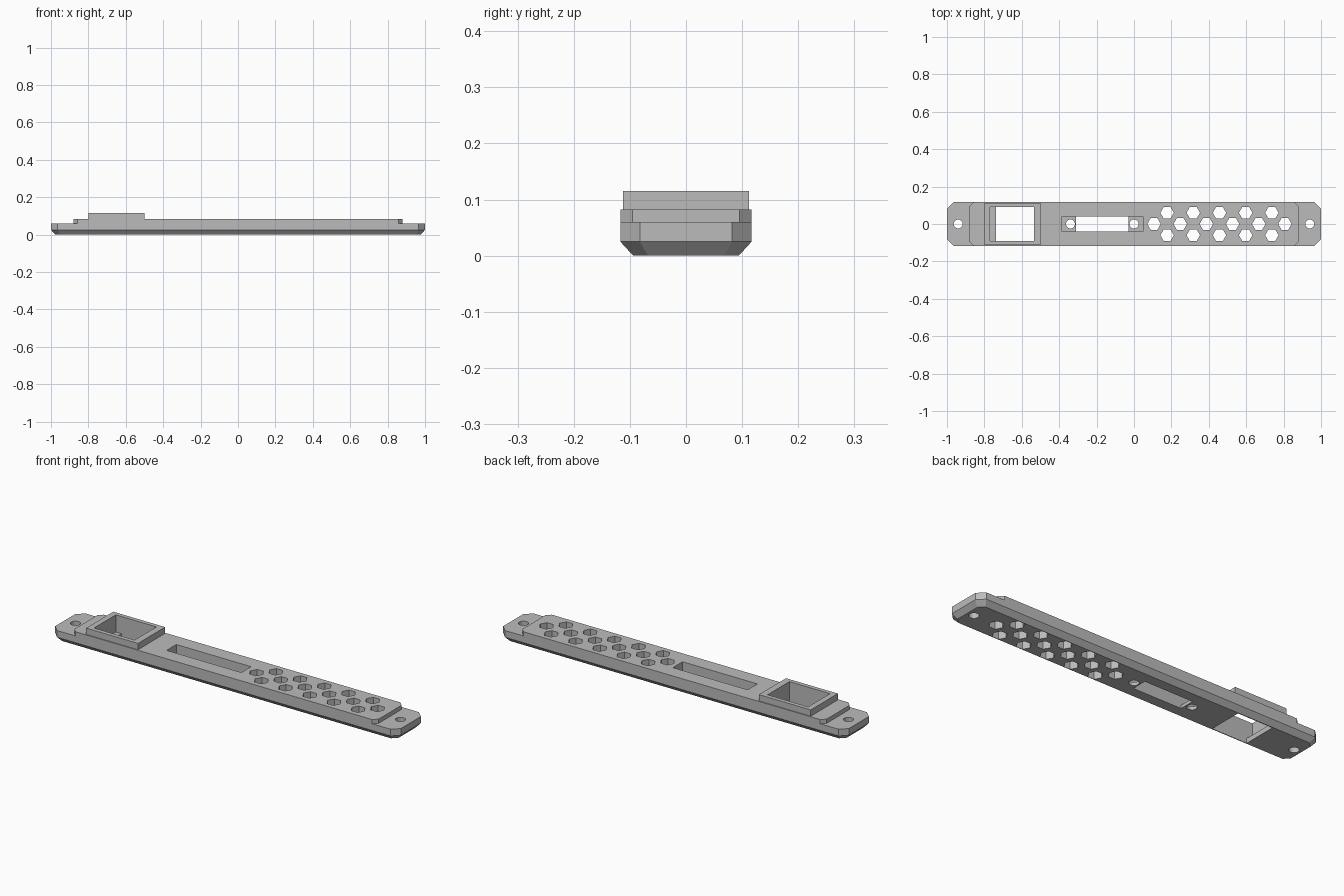
import bpy, bmesh
from math import cos, sin, tau

cube = bpy.data.objects.get("Cube")
if cube:
    bpy.data.objects.remove(cube, do_unlink=True)

grey = bpy.data.materials.new("plain_grey")
grey.use_nodes = True
colour = (0.5, 0.5, 0.5, 1)
grey.diffuse_color = colour
grey.node_tree.nodes["Principled BSDF"].inputs["Base Color"].default_value = colour


def loft(name, sections):
    """Closed solid through (outline, z) sections with equal point counts."""
    bm = bmesh.new()
    rings = [[bm.verts.new((x, y, z)) for x, y in outline] for outline, z in sections]
    for low, high in zip(rings, rings[1:]):
        for i in range(len(low)):
            j = (i + 1) % len(low)
            bm.faces.new((low[i], low[j], high[j], high[i]))
    bm.faces.new(rings[0][::-1])
    bm.faces.new(rings[-1])
    bmesh.ops.recalc_face_normals(bm, faces=bm.faces[:])
    mesh = bpy.data.meshes.new(name)
    bm.to_mesh(mesh)
    bm.free()
    mesh.materials.append(grey)
    obj = bpy.data.objects.new(name, mesh)
    bpy.context.collection.objects.link(obj)
    return obj


def clipped(hx, hy, c):
    """Rectangle outline with its corners cut off."""
    return [(hx, c - hy), (hx, hy - c), (hx - c, hy), (c - hx, hy),
            (-hx, hy - c), (-hx, c - hy), (c - hx, -hy), (hx - c, -hy)]


def rect(x0, x1, hy):
    return [(x0, -hy), (x1, -hy), (x1, hy), (x0, hy)]


def ngon(x, y, r, n):
    return [(x + r * cos(tau * i / n), y + r * sin(tau * i / n)) for i in range(n)]


def combine(target, other, operation):
    other.hide_render = True
    mod = target.modifiers.new(operation.lower(), "BOOLEAN")
    mod.operation = operation
    mod.solver = "EXACT"
    mod.object = other
    bpy.context.view_layer.objects.active = target
    bpy.ops.object.modifier_apply(modifier=mod.name)
    bpy.data.objects.remove(other, do_unlink=True)


def cut(outline, bottom=-0.1):
    combine(panel, loft("cutter", [(outline, bottom), (outline, 0.2)]), "DIFFERENCE")


# Base plate with chamfered underside
panel = loft("vented_panel", [(clipped(0.977, 0.094, 0.026), 0),
                              (clipped(1, 0.117, 0.035), 0.025),
                              (clipped(1, 0.117, 0.035), 0.06)])

# Raised deck and socket collar
deck = clipped(0.88, 0.117, 0.022)
combine(panel, loft("raised_deck", [(deck, 0.04), (deck, 0.082)]), "UNION")
collar = rect(-0.8, -0.5, 0.112)
combine(panel, loft("socket_collar", [(collar, 0.05), (collar, 0.115)]), "UNION")

# Socket opening with a low ledge
cut(rect(-0.77, -0.535, 0.09), 0.025)
cut(rect(-0.737, -0.535, 0.09))

# Slot pocket with a through window
cut(rect(-0.385, 0.048, 0.04), 0.017)
cut(rect(-0.31, -0.03, 0.04))

# Screw holes
for x in (-0.94, 0.94, -0.34, 0.0):
    cut(ngon(x, 0, 0.024, 20))

# Hexagonal vents in three staggered rows
for i in range(11):
    x = 0.107 + 0.07 * i
    for y in ((-0.06, 0.06) if i % 2 else (0,)):
        cut(ngon(x, y, 0.036, 6))
